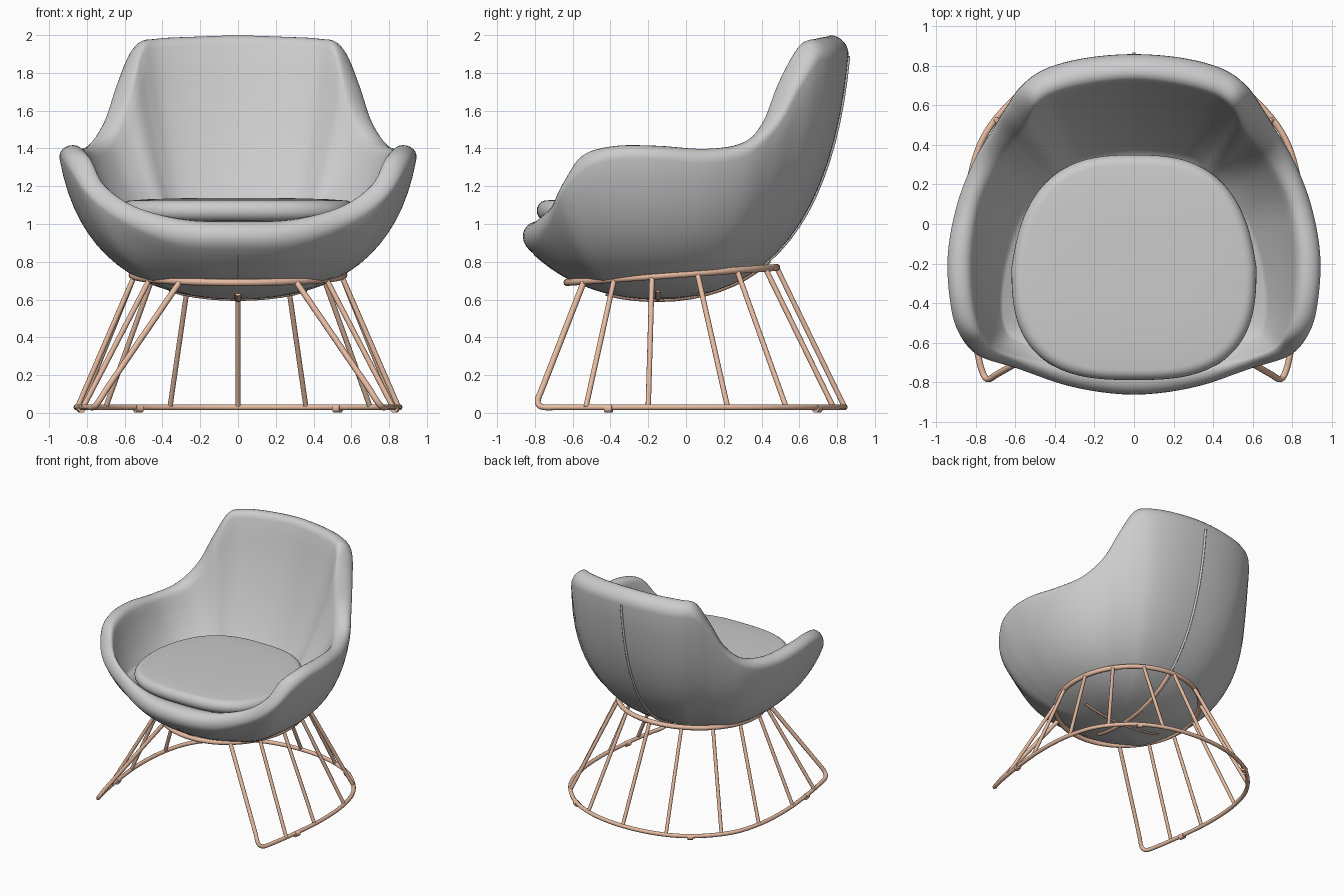
import bpy, bmesh, math
from mathutils import Vector

cube = bpy.data.objects.get("Cube")
if cube:
    bpy.data.objects.remove(cube, do_unlink=True)

copper = bpy.data.materials.new("copper")
copper.use_nodes = True
copper.diffuse_color = (0.8, 0.5, 0.36, 1)
copper.node_tree.nodes["Principled BSDF"].inputs["Base Color"].default_value = copper.diffuse_color


def spline(points, steps, closed=False):
    """Sample a smooth curve passing through points of any dimension."""
    pts = [Vector(p) for p in points]
    n = len(pts)
    pick = (lambda i: pts[i % n]) if closed else (lambda i: pts[max(0, min(n - 1, i))])
    out = []
    for i in range(n if closed else n - 1):
        a, b, c, d = (pick(i + k) for k in (-1, 0, 1, 2))
        for s in range(steps):
            t = s / steps
            out.append(b + (c - a) * (t / 2) + (a * 2 - b * 5 + c * 4 - d) * (t * t / 2)
                       + (b * 3 - a - c * 3 + d) * (t ** 3 / 2))
    return out if closed else out + [pts[-1]]


def mirrored(p):
    return Vector((-p[0], *p[1:]))


def bezier(a, b, c, t):
    return a * (1 - t) ** 2 + b * (2 * t * (1 - t)) + c * t * t


def loft(name, columns):
    """Skin closed columns of points; coincident poles are merged."""
    bm = bmesh.new()
    grid = [[bm.verts.new(p) for p in col] for col in columns]
    for i, col in enumerate(grid):
        nxt = grid[(i + 1) % len(grid)]
        for j in range(len(col) - 1):
            bm.faces.new((col[j], nxt[j], nxt[j + 1], col[j + 1]))
    bmesh.ops.remove_doubles(bm, verts=bm.verts, dist=1e-5)
    bmesh.ops.recalc_face_normals(bm, faces=bm.faces)
    mesh = bpy.data.meshes.new(name)
    bm.to_mesh(mesh)
    bm.free()
    mesh.shade_smooth()
    obj = bpy.data.objects.new(name, mesh)
    bpy.context.collection.objects.link(obj)


def tube(name, points, radius, material=copper, closed=False):
    curve = bpy.data.curves.new(name, "CURVE")
    curve.dimensions = "3D"
    curve.bevel_depth = radius
    curve.bevel_resolution = 3
    curve.use_fill_caps = True
    line = curve.splines.new("POLY")
    line.points.add(len(points) - 1)
    for pt, co in zip(line.points, points):
        pt.co = (*co, 1)
    line.use_cyclic_u = closed
    line.use_smooth = True
    if material:
        curve.materials.append(material)
    obj = bpy.data.objects.new(name, curve)
    bpy.context.collection.objects.link(obj)
    bpy.ops.object.select_all(action="DESELECT")
    obj.select_set(True)
    bpy.context.view_layer.objects.active = obj
    bpy.ops.object.convert(target="MESH")


# Padded shell: outer rim, inner rim and belly fullness, front centre to back centre
RIM = [
    (0, -.832, .865, 0, -.75, 1.01, .61),
    (.32, -.795, .885, .30, -.73, 1.02, .63),
    (.60, -.72, 1.00, .54, -.68, 1.08, .71),
    (.79, -.66, 1.14, .70, -.63, 1.19, .77),
    (.89, -.54, 1.28, .77, -.55, 1.32, .82),
    (.932, -.38, 1.34, .81, -.38, 1.37, .85),
    (.942, -.15, 1.34, .815, -.15, 1.37, .86),
    (.895, .10, 1.32, .775, .10, 1.36, .87),
    (.81, .32, 1.36, .68, .29, 1.39, .89),
    (.715, .48, 1.50, .61, .40, 1.52, .90),
    (.645, .595, 1.70, .55, .48, 1.72, .91),
    (.57, .70, 1.855, .50, .58, 1.905, .91),
    (.45, .785, 1.875, .41, .645, 1.935, .90),
    (.25, .84, 1.885, .23, .695, 1.945, .89),
    (0, .86, 1.89, 0, .72, 1.955, .88),
]
BASE = Vector((0, -.15, .6))
FLOOR = Vector((0, -.22, 1.0))


def outer_control(station):
    c = BASE.lerp(Vector(station[:3]), station[6])
    c.z = BASE.z
    return c


def outer(station, t):
    return bezier(BASE, outer_control(station), Vector(station[:3]), t)


def shell_column(station):
    o, i = Vector(station[:3]), Vector(station[3:6])
    foot = FLOOR.lerp(i, .74 - .2 * i.y)
    foot.z = FLOOR.z
    bend = foot.lerp(i, .6)
    bend.z = foot.z + (i.z - foot.z) * .35
    col = [outer(station, k / 16) for k in range(17)]
    # rounded rim continuing both wall directions
    reach = (o - i).length * .6
    h1 = o + (o - outer_control(station)).normalized() * reach
    h2 = i + (i - bend).normalized() * reach
    for k in range(1, 10):
        t = k / 10
        col.append(o * (1 - t) ** 3 + h1 * (3 * t * (1 - t) ** 2) + h2 * (3 * t * t * (1 - t)) + i * t ** 3)
    col += [bezier(i, bend, foot, k / 10) for k in range(11)]
    return col + [FLOOR.copy()]


other = [(-x, y, z, -ix, iy, iz, f) for x, y, z, ix, iy, iz, f in reversed(RIM[1:-1])]
loft("seat_shell", [shell_column(s) for s in spline(RIM + other, 6, closed=True)])

# Centre seams on the shell
front_edge, side_edge, back_edge = RIM[0], RIM[6], RIM[-1]
tube("back_seam", [outer(back_edge, k / 20) for k in range(8, 21)], .01, None)
tube("front_seam", [outer(front_edge, k / 20) for k in range(12, 20)], .003, None)


# Seat cushion: rounded outline, soft edge
def cushion_column(angle):
    def soft(v):
        return math.copysign(abs(v) ** (2 / 2.8), v)
    x, y = .62 * soft(math.cos(angle)), .57 * soft(math.sin(angle))
    x *= 1 - .14 * max(0, y / .57)
    center = Vector((0, -.22, 0))
    col = [center + Vector((0, 0, 1.01))]
    for k in range(13):
        a = -math.pi / 2 + math.pi * k / 12
        s = .91 + .09 * math.cos(a)
        col.append(center + Vector((x * s, y * s, 1.07 + .055 * math.sin(a))))
    for s, z in ((.75, 1.132), (.45, 1.137), (0, 1.138)):
        col.append(center + Vector((x * s, y * s, z)))
    return col


loft("seat_cushion", [cushion_column(math.tau * k / 96) for k in range(96)])


# Tilted support ring
def ring_point(x, y):
    return Vector((x, y, .73 + .072 * (y + .075)))


def ring_at(y):
    return ring_point(.56 * math.sqrt(max(0, 1 - ((y + .075) / .555) ** 2)), y)


ring = [ring_point(.56 * math.cos(a), -.075 + .555 * math.sin(a))
        for a in (math.tau * k / 72 for k in range(72))]
tube("support_ring", ring, .019, closed=True)

# Straps under the shell, set into its underside
rise = Vector((0, 0, .006))
lengthwise = ([outer(front_edge, k / 20) + rise for k in range(7, 0, -1)]
              + [outer(back_edge, k / 20) + rise for k in range(9)])
crosswise = [outer(side_edge, k / 20) + rise for k in range(6)]
tube("strap_lengthwise", lengthwise, .02)
tube("strap_crosswise", [mirrored(p) for p in reversed(crosswise[1:])] + crosswise, .014)

# Floor rail running up into the front legs
rail_half = [(.70, -.765, .12), (.735, -.785, .063), (.762, -.762, .032), (.79, -.66, .03),
             (.83, -.4, .03), (.855, -.1, .03), (.835, .2, .03), (.75, .46, .03),
             (.55, .68, .03), (.3, .80, .03), (0, .84, .03)]
rail = spline(rail_half + [mirrored(p) for p in reversed(rail_half[:-1])], 6)
front_top = ring_at(-.54)
tube("floor_rail", [front_top] + rail + [mirrored(front_top)], .016)

# Wire spokes and floor glides
spokes = [(-.38, (.82, -.53)), (-.18, (.85, -.2)), (.06, (.83, .22)),
          (.27, (.70, .53)), (.42, (.36, .78))]
glides = [((.826, -.43), (.834, -.39)), ((.545, .685), (.51, .705))]
for side, sign in (("left", 1), ("right", -1)):
    for n, (y, (fx, fy)) in enumerate(spokes, 1):
        top = ring_at(y)
        tube(f"spoke_{side}_{n}", [(sign * top.x, top.y, top.z), (sign * fx, fy, .03)], .014)
    for n, pair in enumerate(glides, 1):
        tube(f"glide_{side}_{n}", [(sign * x, y, .023) for x, y in pair], .023)
tube("spoke_back", [ring_at(.48), (0, .84, .03)], .014)
